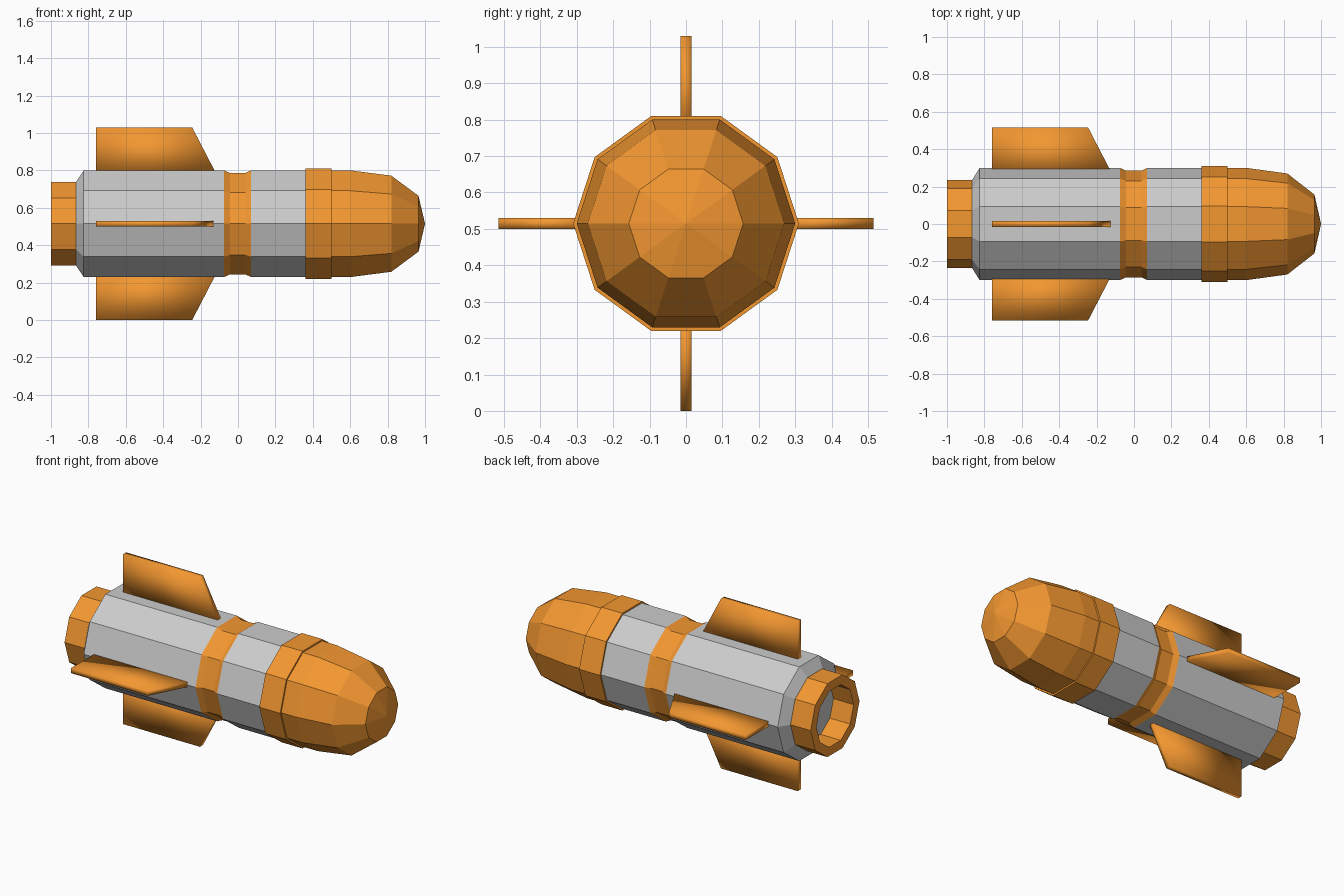
import bpy, bmesh
from math import sin, cos, pi
from mathutils import Matrix

if "Cube" in bpy.data.objects:
    bpy.data.objects.remove(bpy.data.objects["Cube"])

SIDES = 10
AXIS_Z = 0.515

orange = bpy.data.materials.new("orange_paint")
orange.diffuse_color = (0.9, 0.31, 0.03, 1)
orange.use_nodes = True
orange.node_tree.nodes["Principled BSDF"].inputs["Base Color"].default_value = orange.diffuse_color


def finish(name, bm, material=None):
    bmesh.ops.recalc_face_normals(bm, faces=bm.faces)
    mesh = bpy.data.meshes.new(name)
    bm.to_mesh(mesh)
    bm.free()
    obj = bpy.data.objects.new(name, mesh)
    obj.location.z = AXIS_Z
    bpy.context.collection.objects.link(obj)
    if material:
        mesh.materials.append(material)
    return obj


def lathe(name, profile, material=None, closed=False):
    """Ten-sided revolve of (x, radius) points around the long axis."""
    bm = bmesh.new()
    rings = []
    for x, r in profile:
        if r == 0:
            rings.append([bm.verts.new((x, 0, 0))] * SIDES)
        else:
            rings.append([bm.verts.new((x, r * cos(2 * pi * i / SIDES), r * sin(2 * pi * i / SIDES)))
                          for i in range(SIDES)])
    pairs = list(zip(rings, rings[1:]))
    if closed:
        pairs.append((rings[-1], rings[0]))
    for a, b in pairs:
        for i in range(SIDES):
            j = (i + 1) % SIDES
            bm.faces.new(dict.fromkeys((a[i], a[j], b[j], b[i])))
    return finish(name, bm, material)


# Grey hull in two sections, with a capped, chamfered tail
lathe("rear_body", [(-0.865, 0), (-0.865, 0.237), (-0.825, 0.3), (-0.075, 0.3)])
lathe("front_body", [(0.07, 0.3), (0.36, 0.3)])

# Recessed waist band between the hull sections
lathe("waist_band", [(-0.075, 0.3), (-0.043, 0.285), (0.04, 0.285), (0.07, 0.3)], orange)

# Raised collar and rounded nose
lathe("collar", [(0.36, 0.3), (0.36, 0.31), (0.5, 0.31), (0.5, 0.3)], orange)
lathe("nose", [(0.5, 0.3), (0.6, 0.3), (0.82, 0.27), (0.965, 0.157), (1.0, 0)], orange)

# Hollow exhaust ring
lathe("nozzle", [(-0.865, 0.234), (-1.0, 0.234), (-1.0, 0.178), (-0.865, 0.178)], orange, closed=True)

# Four swept tail fins, (x, distance from axis)
FIN = [(-0.76, 0.27), (-0.76, 0.515), (-0.245, 0.515), (-0.118, 0.27)]
for k, side in enumerate(("left", "top", "right", "bottom")):
    bm = bmesh.new()
    face = bm.faces.new([bm.verts.new((x, r, -0.015)) for x, r in FIN])
    ext = bmesh.ops.extrude_face_region(bm, geom=[face])
    tips = [v for v in ext["geom"] if isinstance(v, bmesh.types.BMVert)]
    bmesh.ops.translate(bm, verts=tips, vec=(0, 0, 0.03))
    bmesh.ops.rotate(bm, verts=bm.verts, cent=(0, 0, 0), matrix=Matrix.Rotation(k * pi / 2, 3, 'X'))
    for f in bm.faces:
        f.smooth = True
    finish("fin_" + side, bm, orange)
